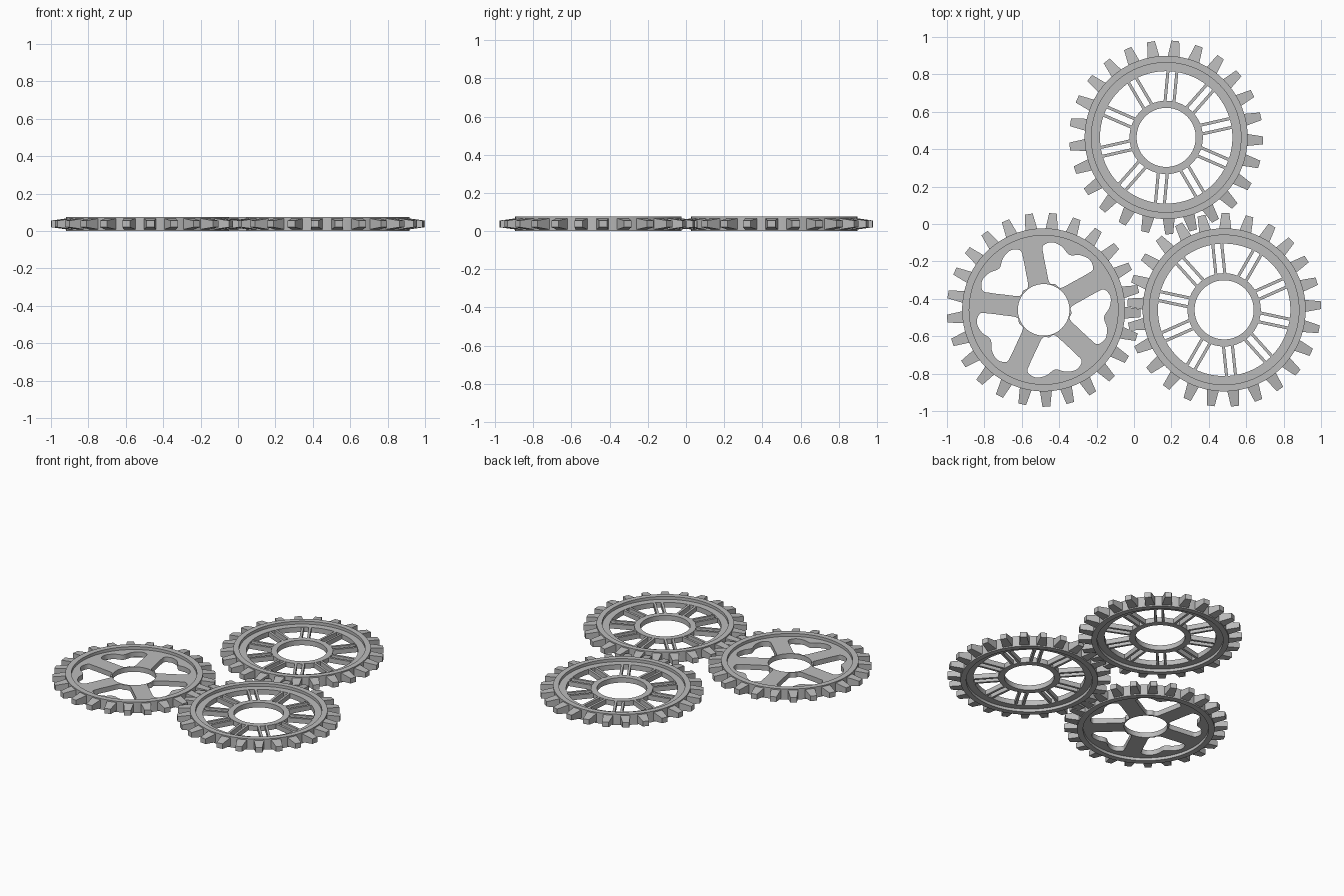
import bpy, bmesh, math
from math import radians, sin, cos, pi
from mathutils import Matrix, Vector

if "Cube" in bpy.data.objects:
    bpy.data.objects.remove(bpy.data.objects["Cube"])

H = 0.075                 # gear thickness
W0, W1 = 0.02, 0.055      # recessed web heights
R_RIM, R_STEP, R_TIP = 0.436, 0.40, 0.518

steel = bpy.data.materials.new("grey_steel")
steel.diffuse_color = (0.5, 0.5, 0.5, 1)
steel.use_nodes = True
steel.node_tree.nodes["Principled BSDF"].inputs["Base Color"].default_value = steel.diffuse_color


def finish(name, bm, loc):
    bmesh.ops.recalc_face_normals(bm, faces=bm.faces)
    me = bpy.data.meshes.new(name)
    bm.to_mesh(me)
    bm.free()
    me.materials.append(steel)
    ob = bpy.data.objects.new(name, me)
    ob.location = (loc[0], loc[1], 0)
    bpy.context.collection.objects.link(ob)
    bpy.ops.object.select_all(action='DESELECT')
    bpy.context.view_layer.objects.active = ob
    ob.select_set(True)
    bpy.ops.object.shade_smooth_by_angle(angle=radians(30))
    return ob


def lathe(name, profile, loc, n=96):
    """Revolve a closed (radius, z) profile into a ring."""
    bm = bmesh.new()
    rings = [[bm.verts.new((r * cos(2 * pi * i / n), r * sin(2 * pi * i / n), z))
              for r, z in profile] for i in range(n)]
    m = len(profile)
    for i in range(n):
        a, b = rings[i], rings[(i + 1) % n]
        for j in range(m):
            k = (j + 1) % m
            bm.faces.new((a[j], b[j], b[k], a[k]))
    return finish(name, bm, loc)


def add_block(bm, ends, rot):
    """Tapered block along x; ends = two (x, y0, y1, z0, z1) sections."""
    vs = []
    for x, y0, y1, z0, z1 in ends:
        for y, z in ((y0, z0), (y1, z0), (y1, z1), (y0, z1)):
            vs.append(bm.verts.new(rot @ Vector((x, y, z))))
    a, b = vs[:4], vs[4:]
    bm.faces.new(a)
    bm.faces.new(b)
    for i in range(4):
        j = (i + 1) % 4
        bm.faces.new((a[i], a[j], b[j], b[i]))


def teeth(name, loc, phase):
    bm = bmesh.new()
    for i in range(25):
        rot = Matrix.Rotation(radians(phase + i * 14.4), 3, 'Z')
        add_block(bm, [(0.425, -0.033, 0.033, 0.007, H - 0.007),
                       (R_TIP, -0.021, 0.021, 0.02, H - 0.02)], rot)
    finish(name, bm, loc)


def rim(name, loc, inner):
    lathe(name, [(inner, W0), (R_STEP, W0), (R_STEP, 0), (R_RIM, 0),
                 (R_RIM, H), (R_STEP, H), (R_STEP, W1), (inner, W1)], loc)


def spoked_gear(label, loc, phase, spoke_phase):
    teeth(label + "_teeth", loc, phase)
    rim(label + "_rim", loc, 0.354)
    lathe(label + "_hub", [(0.158, W0), (0.196, W0), (0.196, W1), (0.158, W1)], loc)
    # ten pairs of thin parallel bars
    bm = bmesh.new()
    for i in range(10):
        rot = Matrix.Rotation(radians(spoke_phase + 36 * i), 3, 'Z')
        for y in (-0.024, 0.024):
            sec = (y - 0.008, y + 0.008, W0 + 0.001, W1 - 0.001)
            add_block(bm, [(0.185,) + sec, (0.365,) + sec], rot)
    finish(label + "_spokes", bm, loc)


def smooth_loop(pts, steps=6):
    """Closed Catmull-Rom curve through the points."""
    out, n = [], len(pts)
    for i in range(n):
        p0, p1, p2, p3 = (Vector(pts[(i + k) % n]) for k in (-1, 0, 1, 2))
        for s in range(steps):
            t = s / steps
            out.append(0.5 * (2 * p1 + (p2 - p0) * t + (2 * p0 - 5 * p1 + 4 * p2 - p3) * t * t
                              + (3 * p1 - p0 - 3 * p2 + p3) * t ** 3))
    return out


def circle(r, n=96):
    return [(r * cos(2 * pi * i / n), r * sin(2 * pi * i / n)) for i in range(n)]


def armed_gear(label, loc, phase, arm_phase):
    teeth(label + "_teeth", loc, phase)
    lathe(label + "_rim", [(R_STEP - 0.002, 0), (R_RIM, 0), (R_RIM, H), (R_STEP - 0.002, H)], loc)
    # five-armed plate: disc outline with a bore and five wavy windows
    half = [(0.149, 13), (0.22, 21.5), (0.30, 25.4), (0.342, 25.5), (0.364, 18), (0.352, 9)]
    window = [(0.150, 0)] + half + [(0.325, 0)] + [(r, -a) for r, a in reversed(half)]
    loops = [circle(0.41), circle(0.138)]
    for k in range(5):
        mid = arm_phase + 36 + 72 * k
        loops.append(smooth_loop([(r * cos(radians(mid + a)), r * sin(radians(mid + a)))
                                  for r, a in window]))
    cu = bpy.data.curves.new("plate_outline", 'CURVE')
    cu.dimensions = '2D'
    cu.fill_mode = 'BOTH'
    cu.extrude = (W1 - W0) / 2
    for lp in loops:
        sp = cu.splines.new('POLY')
        sp.points.add(len(lp) - 1)
        for p, q in zip(sp.points, lp):
            p.co = (q[0], q[1], 0, 1)
        sp.use_cyclic_u = True
    tmp = bpy.data.objects.new("plate_outline", cu)
    bpy.context.collection.objects.link(tmp)
    bpy.context.view_layer.update()
    me = bpy.data.meshes.new_from_object(tmp.evaluated_get(bpy.context.evaluated_depsgraph_get()))
    bpy.data.objects.remove(tmp)
    bm = bmesh.new()
    bm.from_mesh(me)
    bmesh.ops.remove_doubles(bm, verts=bm.verts, dist=1e-5)
    bmesh.ops.translate(bm, verts=bm.verts, vec=(0, 0, (W0 + W1) / 2))
    finish(label + "_arm_plate", bm, loc)


spoked_gear("back_gear", (0.172, 0.463), -1.8, 12.6)
spoked_gear("right_gear", (0.482, -0.459), 2.8, 24)
armed_gear("left_gear", (-0.483, -0.459), -2.0, 29)
